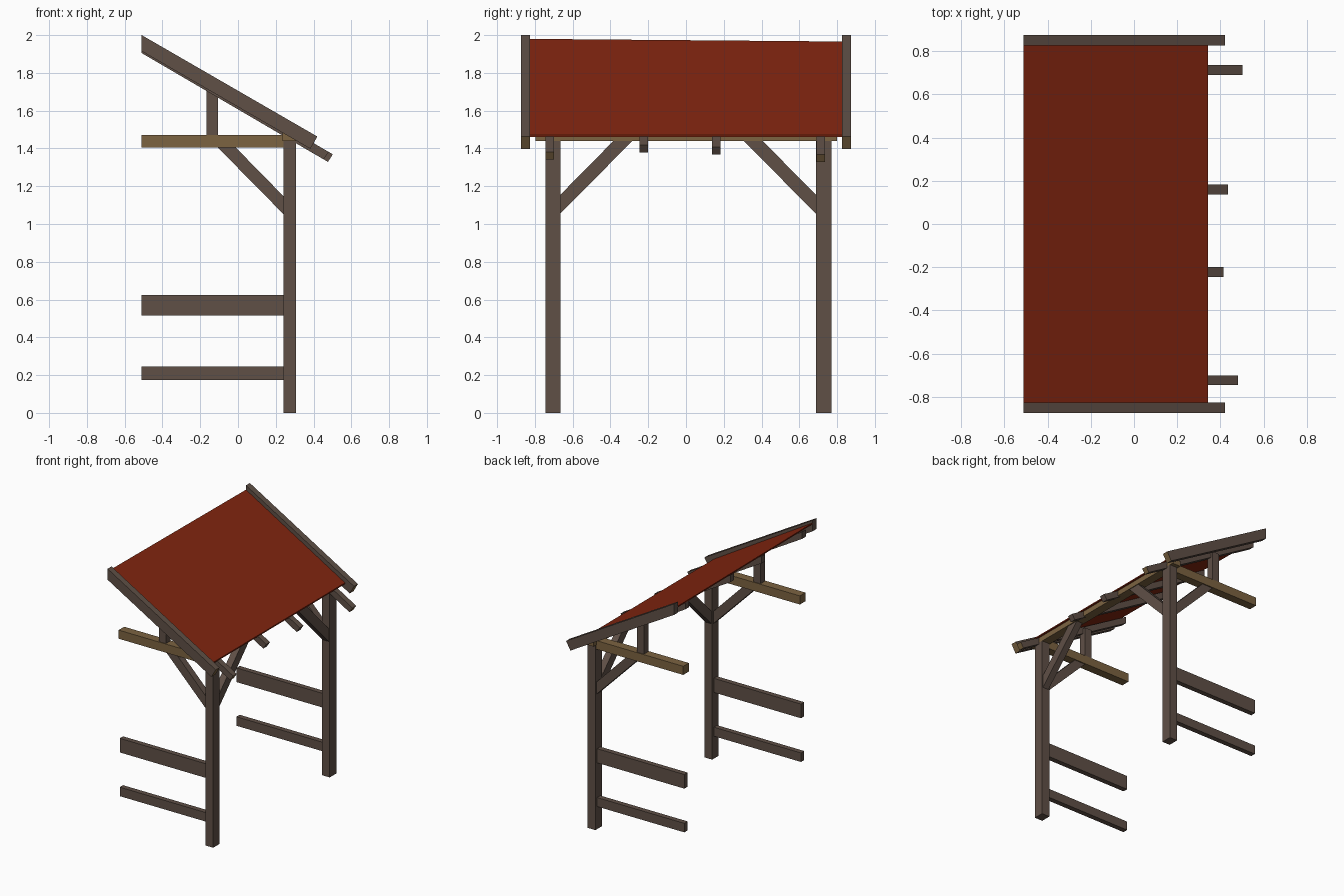
import bpy, bmesh
from mathutils import Vector

if "Cube" in bpy.data.objects:
    bpy.data.objects.remove(bpy.data.objects["Cube"])


def material(name, rgb):
    m = bpy.data.materials.new(name)
    m.diffuse_color = (*rgb, 1.0)
    m.use_nodes = True
    m.node_tree.nodes["Principled BSDF"].inputs["Base Color"].default_value = m.diffuse_color
    return m


BROWN = material("dark_brown_wood", (0.115, 0.080, 0.062))
TAN = material("tan_wood", (0.200, 0.125, 0.053))
RED = material("red_roof", (0.225, 0.019, 0.005))


def prism(name, profile, start, end, mats, axis="y", tan_end=False):
    """Extrude a profile: (x, z) points along y, or (y, z) points along x."""
    bm = bmesh.new()

    def pt(p, d):
        return (p[0], d, p[1]) if axis == "y" else (d, p[0], p[1])
    a = [bm.verts.new(pt(p, start)) for p in profile]
    b = [bm.verts.new(pt(p, end)) for p in profile]
    bm.faces.new(a)
    bm.faces.new(b[::-1])
    n = len(profile)
    for i in range(n):
        j = (i + 1) % n
        bm.faces.new((a[i], b[i], b[j], a[j]))
    bmesh.ops.recalc_face_normals(bm, faces=bm.faces)
    bm.normal_update()
    if tan_end:  # sawn lower end shows lighter wood
        for f in bm.faces:
            if f.normal.x > 0.3 and f.normal.z < -0.2:
                f.material_index = 1
    me = bpy.data.meshes.new(name)
    bm.to_mesh(me)
    bm.free()
    for m in mats:
        me.materials.append(m)
    ob = bpy.data.objects.new(name, me)
    bpy.context.collection.objects.link(ob)
    return ob


def box(name, x0, x1, y0, y1, z0, z1, mat):
    return prism(name, [(x0, z0), (x1, z0), (x1, z1), (x0, z1)], y0, y1, [mat])


BACK = -0.51

# Two side frames
for side, y0, y1, s in (("front", -0.745, -0.665, 1), ("rear", 0.687, 0.77, -1)):
    c = (y0 + y1) / 2
    box(side + "_post", 0.24, 0.308, y0, y1, 0, 1.44, BROWN)
    box(side + "_lower_rail", BACK, 0.245, c - 0.02, c + 0.02, 0.175, 0.245, BROWN)
    box(side + "_upper_rail", BACK, 0.245, c - 0.02, c + 0.02, 0.515, 0.625, BROWN)
    box(side + "_tie_beam", BACK, 0.245, c - 0.034, c + 0.034, 1.405, 1.472, TAN)
    box(side + "_strut", -0.167, -0.107, c - 0.028, c + 0.028, 1.47, 1.71, BROWN)
    # Diagonal braces under the tie beam and under the plate
    prism(side + "_tie_brace",
          [(-0.108, 1.406), (-0.013, 1.406), (0.241, 1.147), (0.241, 1.052)],
          c - 0.026, c + 0.026, [BROWN])
    e = y1 if s > 0 else y0
    prism(side + "_plate_brace",
          [(e, 1.055), (e, 1.155), (e + s * 0.282, 1.441), (e + s * 0.382, 1.441)],
          0.248, 0.300, [BROWN], axis="x")

# Wall plate along the roof
box("wall_plate", 0.235, 0.306, -0.797, 0.80, 1.44, 1.482, TAN)

# Rafters with slightly uneven tails
SL = 0.583
for i, (y, tip, tan) in enumerate(((-0.7225, 0.48, True), (-0.2225, 0.415, False),
                                   (0.16, 0.435, False), (0.7125, 0.502, True))):
    def top(x):
        return 1.37 + (0.50 - x) * SL
    prism("rafter_%d" % (i + 1),
          [(BACK, top(BACK)), (tip, top(tip)), (tip - 0.026, top(tip) - 0.04),
           (BACK, top(BACK) - 0.054)],
          y - 0.0225, y + 0.0225, [BROWN, TAN], tan_end=tan)

# Barge boards on both roof edges
for name, y in (("front_barge_board", -0.85), ("rear_barge_board", 0.85)):
    prism(name, [(BACK, 2.0), (0.42, 1.463), (0.383, 1.398), (BACK, 1.915)],
          y - 0.024, y + 0.024, [BROWN, TAN], tan_end=True)

# Thin roof sheet, its high edge slightly twisted
roof = prism("roof_sheet",
             [(BACK, 1.98), (0.342, 1.47), (0.342, 1.460), (BACK, 1.97)],
             -0.828, 0.828, [RED])
for v in roof.data.vertices:
    if v.co.x < 0 and v.co.y > 0:
        v.co.z -= 0.014
